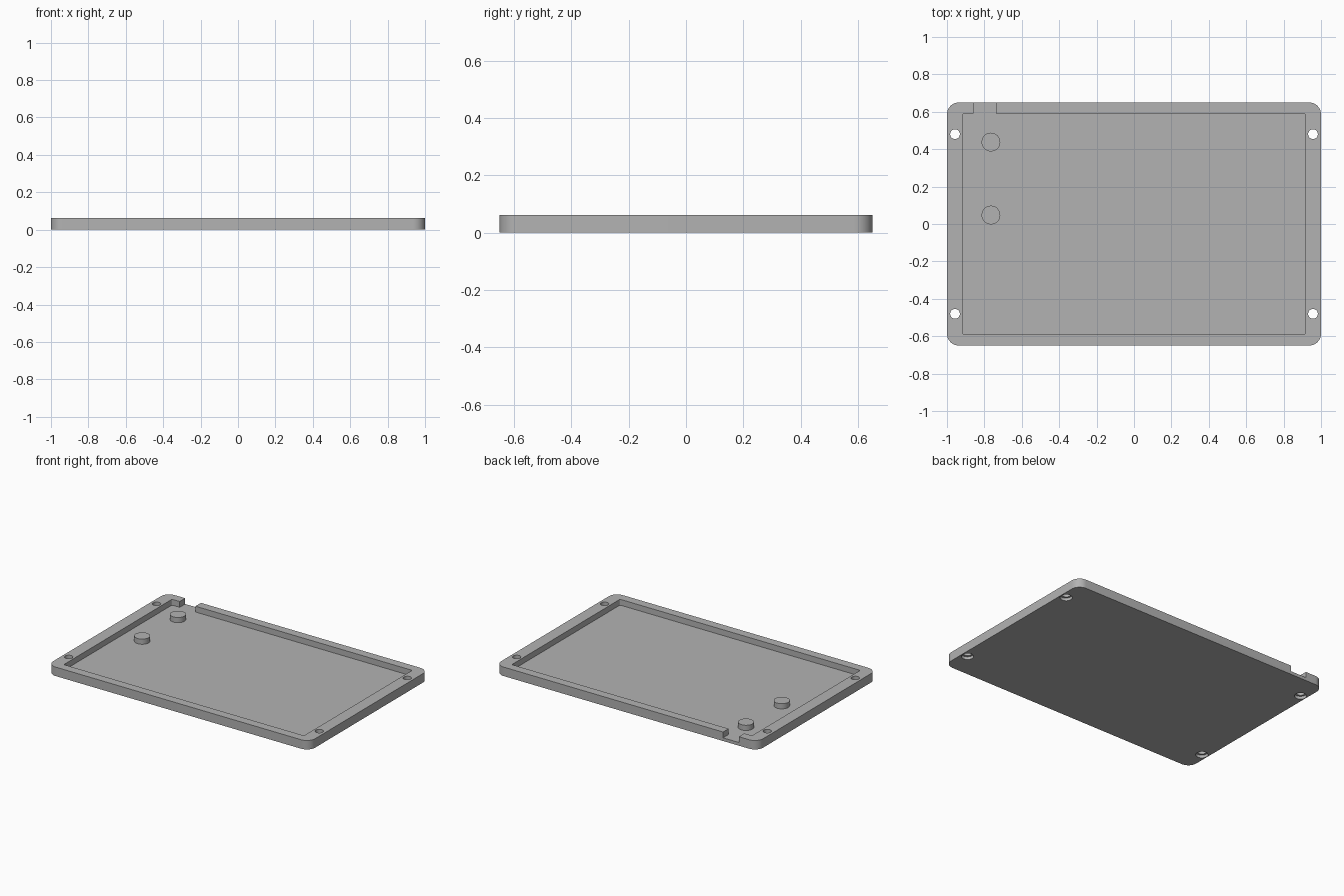
import bpy, bmesh, math

cube = bpy.data.objects.get("Cube")
if cube:
    bpy.data.objects.remove(cube, do_unlink=True)

HEIGHT, FLOOR = 0.062, 0.022

grey = bpy.data.materials.new("light grey")
grey.use_nodes = True
colour = (0.45, 0.45, 0.45, 1)
grey.diffuse_color = colour
grey.node_tree.nodes["Principled BSDF"].inputs["Base Color"].default_value = colour


def rounded_outline(x0, x1, y0, y1, r, steps):
    """Counter-clockwise outline of a rectangle with rounded corners."""
    centres = [(x1 - r, y1 - r), (x0 + r, y1 - r), (x0 + r, y0 + r), (x1 - r, y0 + r)]
    pts = []
    for q, (cx, cy) in enumerate(centres):
        for i in range(steps + 1):
            a = math.pi / 2 * (q + i / steps)
            pts.append((cx + r * math.cos(a), cy + r * math.sin(a)))
    return pts


def circle(x, y, r, n=40):
    return [(x + r * math.cos(math.tau * i / n), y + r * math.sin(math.tau * i / n))
            for i in range(n)]


def prism(name, outline, z0, z1):
    """Extrude an outline between two heights."""
    bm = bmesh.new()
    face = bm.faces.new([bm.verts.new((x, y, z0)) for x, y in outline])
    top = bmesh.ops.extrude_face_region(bm, geom=[face])["geom"]
    moved = [v for v in top if isinstance(v, bmesh.types.BMVert)]
    bmesh.ops.translate(bm, verts=moved, vec=(0, 0, z1 - z0))
    bmesh.ops.recalc_face_normals(bm, faces=bm.faces)
    mesh = bpy.data.meshes.new(name)
    bm.to_mesh(mesh)
    bm.free()
    mesh.materials.append(grey)
    ob = bpy.data.objects.new(name, mesh)
    bpy.context.collection.objects.link(ob)
    return ob


def cut(target, name, outline, z0, z1):
    """Subtract a prism from the target, then discard the cutter."""
    cutter = prism(name, outline, z0, z1)
    cutter.hide_render = True
    mod = target.modifiers.new(name, "BOOLEAN")
    mod.operation, mod.solver, mod.object = "DIFFERENCE", "EXACT", cutter
    bpy.context.view_layer.objects.active = target
    bpy.ops.object.modifier_apply(modifier=mod.name)
    bpy.data.objects.remove(cutter, do_unlink=True)


def smooth(ob):
    bpy.ops.object.select_all(action="DESELECT")
    ob.select_set(True)
    bpy.context.view_layer.objects.active = ob
    bpy.ops.object.shade_smooth_by_angle(angle=math.radians(30))


# Shallow tray with a recess and a cable notch in the back wall
tray = prism("tray", rounded_outline(-1, 1, -0.65, 0.65, 0.064, 12), 0, HEIGHT)
cut(tray, "recess", rounded_outline(-0.917, 0.917, -0.59, 0.59, 0.008, 4), FLOOR, 0.1)
cut(tray, "notch", [(-0.858, 0.55), (-0.738, 0.55), (-0.738, 0.7), (-0.858, 0.7)], FLOOR, 0.1)

# Screw holes, widened from below
for sx in (-1, 1):
    for sy in (-1, 1):
        cut(tray, "screw_hole", circle(sx * 0.957, sy * 0.48, 0.026), -0.05, 0.1)
        cut(tray, "screw_head_recess", circle(sx * 0.957, sy * 0.48, 0.039), -0.05, 0.02)
smooth(tray)

# Round pegs standing on the floor
for name, y in (("back_peg", 0.438), ("front_peg", 0.048)):
    smooth(prism(name, circle(-0.765, y, 0.05), FLOOR - 0.005, HEIGHT - 0.004))
